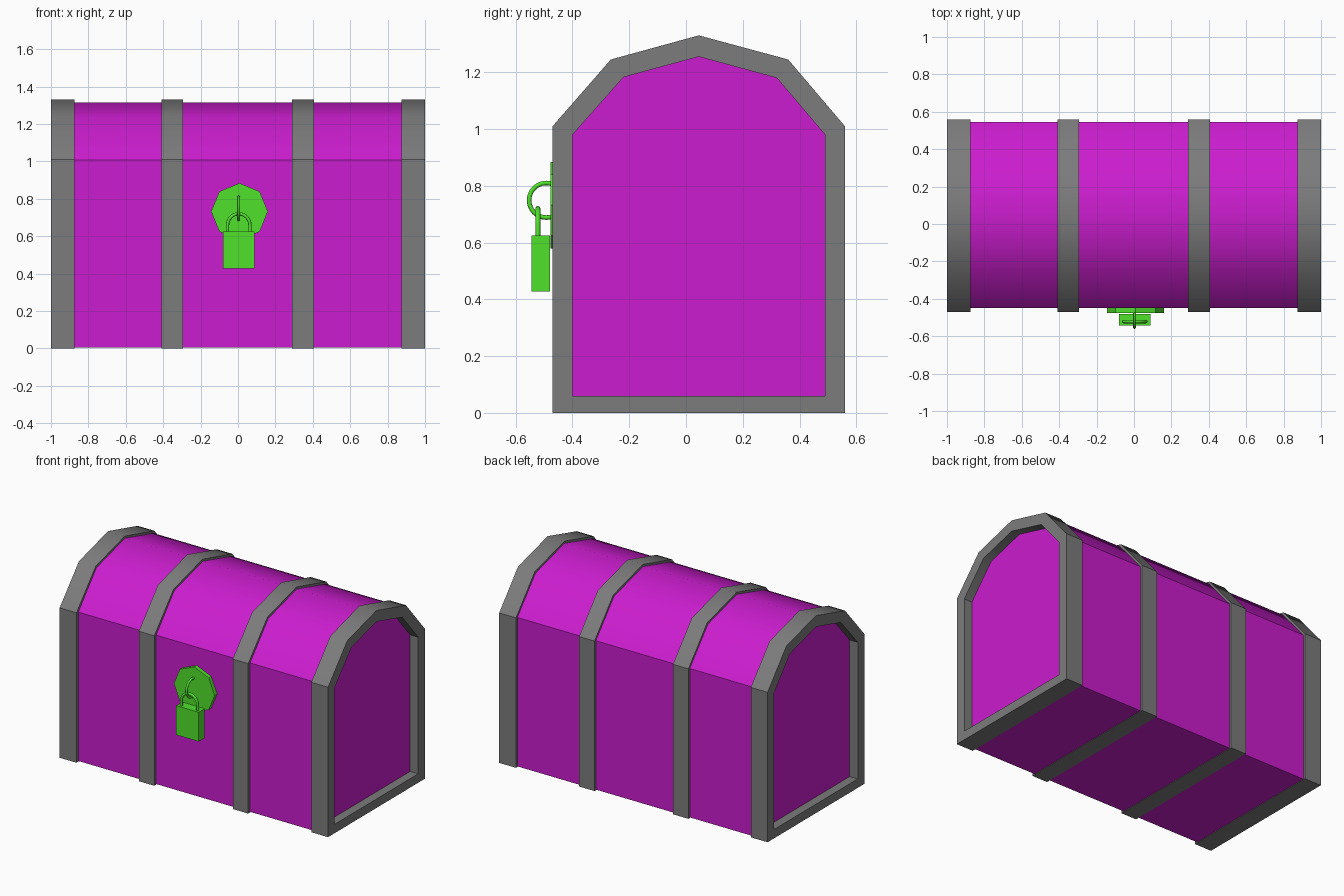
import bpy, bmesh
from math import pi, cos, sin, radians

if "Cube" in bpy.data.objects:
    bpy.data.objects.remove(bpy.data.objects["Cube"])


def material(name, rgb):
    m = bpy.data.materials.new(name)
    m.diffuse_color = (*rgb, 1)
    m.use_nodes = True
    m.node_tree.nodes["Principled BSDF"].inputs["Base Color"].default_value = m.diffuse_color
    return m


PURPLE = material("purple", (0.60, 0.012, 0.62))
GREY = material("grey", (0.2, 0.2, 0.2))
GREEN = material("green", (0.08, 0.75, 0.025))

# Chest cross-sections as (y, z): band outside, chest shell, end opening
BAND = [(-0.47, 0), (0.56, 0), (0.56, 1.01), (0.36, 1.245),
        (0.045, 1.33), (-0.265, 1.245), (-0.47, 1.01)]
SHELL = [(-0.45, 0.004), (0.545, 0.004), (0.545, 1.007), (0.352, 1.232),
         (0.045, 1.315), (-0.257, 1.232), (-0.45, 1.007)]
OPENING = [(-0.40, 0.06), (0.49, 0.06), (0.49, 0.98), (0.32, 1.18),
           (0.045, 1.255), (-0.22, 1.183), (-0.40, 0.98)]


def finish(bm, name, mat, angle=36):
    bmesh.ops.recalc_face_normals(bm, faces=bm.faces)
    me = bpy.data.meshes.new(name)
    bm.to_mesh(me)
    bm.free()
    me.materials.append(mat)
    ob = bpy.data.objects.new(name, me)
    bpy.context.collection.objects.link(ob)
    bpy.ops.object.select_all(action='DESELECT')
    ob.select_set(True)
    bpy.context.view_layer.objects.active = ob
    bpy.ops.object.shade_smooth_by_angle(angle=radians(angle))
    return ob


def prism(name, profile, x0, x1, mat, hole=None):
    """Extrude a (y, z) profile along x, optionally with a matching hole."""
    bm = bmesh.new()
    loops = [[bm.verts.new((x, y, z)) for y, z in p]
             for p, x in ((profile, x0), (profile, x1))]
    if hole:
        loops += [[bm.verts.new((x, y, z)) for y, z in hole] for x in (x1, x0)]
    else:
        for loop in loops:
            bm.faces.new(loop)
    n = len(profile)
    pairs = zip(loops, loops[1:] + loops[:1]) if hole else [loops]
    for a, b in pairs:
        for i in range(n):
            j = (i + 1) % n
            bm.faces.new((a[i], a[j], b[j], b[i]))
    return finish(bm, name, mat)


def wire(name, points, radius, cyclic=False):
    """Round bar following a path."""
    cu = bpy.data.curves.new(name, 'CURVE')
    cu.dimensions = '3D'
    cu.bevel_depth = radius
    cu.bevel_resolution = 2
    sp = cu.splines.new('POLY')
    sp.points.add(len(points) - 1)
    for p, co in zip(sp.points, points):
        p.co = (*co, 1)
    sp.use_cyclic_u = cyclic
    sp.use_smooth = True
    cu.materials.append(GREEN)
    ob = bpy.data.objects.new(name, cu)
    bpy.context.collection.objects.link(ob)
    return ob


# Chest body, ends recessed inside the end bands
prism("chest_body", SHELL, -0.94, 0.94, PURPLE)

# Four metal bands, the outer two framing the ends
for name, x0, x1 in (("end_band_left", -1, -0.875), ("middle_band_left", -0.41, -0.295),
                     ("middle_band_right", 0.29, 0.405), ("end_band_right", 0.875, 1)):
    prism(name, BAND, x0, x1, GREY, OPENING)

# Octagonal lock plate
bm = bmesh.new()
rings = [[bm.verts.new((0.008 + 0.152 * sin(i * pi / 4), y, 0.732 + 0.152 * cos(i * pi / 4)))
          for i in range(8)] for y in (-0.477, -0.44)]
for r in rings:
    bm.faces.new(r)
for i in range(8):
    j = (i + 1) % 8
    bm.faces.new((rings[0][i], rings[0][j], rings[1][j], rings[1][i]))
finish(bm, "lock_plate", GREEN)

# Ring standing out of the plate
wire("staple_ring", [(0.003, -0.492 + 0.061 * cos(i * pi / 12), 0.749 + 0.061 * sin(i * pi / 12))
                     for i in range(24)], 0.008, True)

# Padlock block
bm = bmesh.new()
bmesh.ops.create_cube(bm, size=1)
for v in bm.verts:
    v.co = (0.004 + v.co.x * 0.168, -0.512 + v.co.y * 0.064, 0.527 + v.co.z * 0.197)
finish(bm, "padlock_body", GREEN)

# Padlock shackle
arch = [(0.004 + 0.06 * cos(i * pi / 12), -0.522, 0.66 + 0.06 * sin(i * pi / 12)) for i in range(13)]
wire("padlock_shackle", [(0.064, -0.522, 0.6)] + arch + [(-0.056, -0.522, 0.6)], 0.009)
